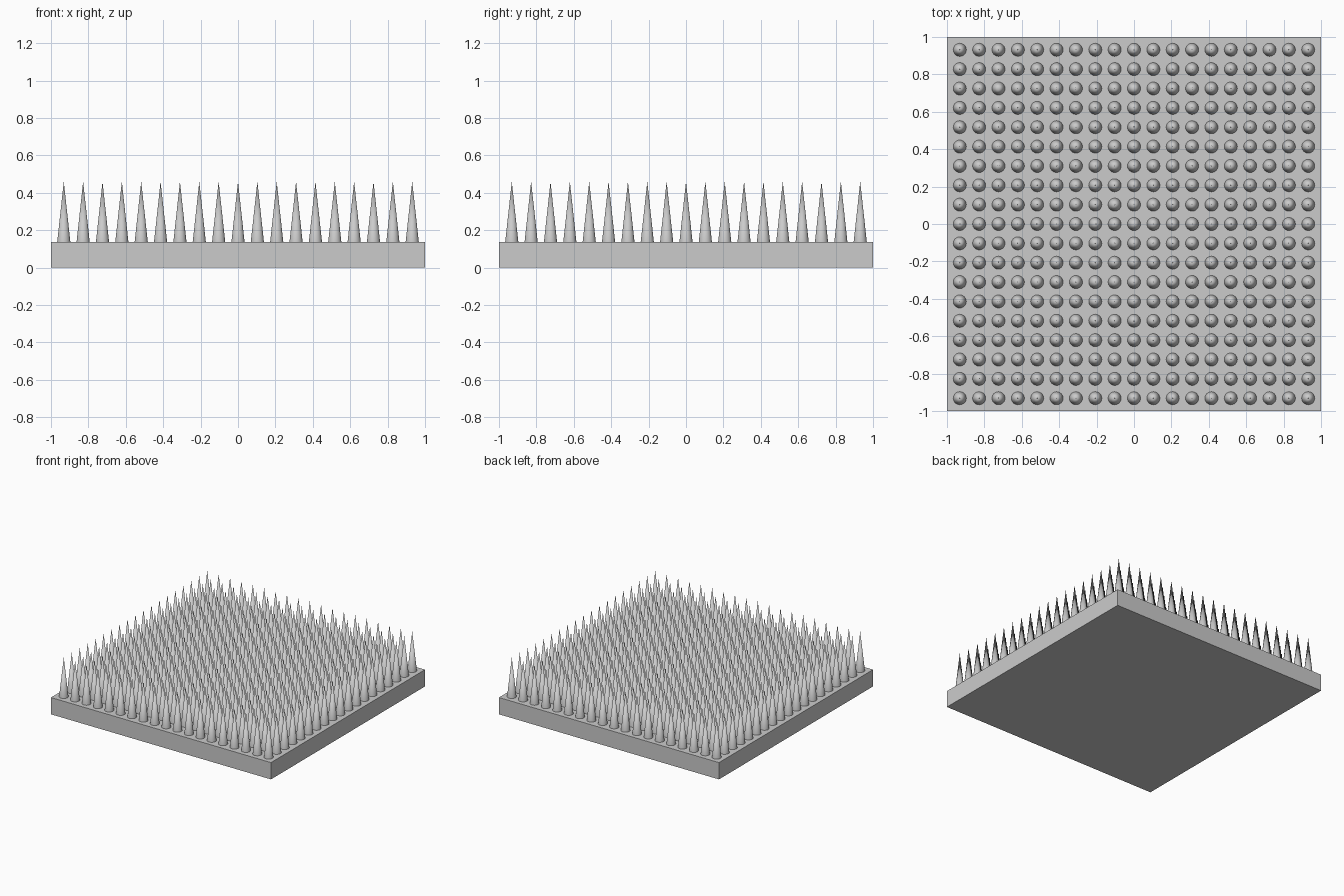
import bpy

cube = bpy.data.objects.get("Cube")
if cube:
    bpy.data.objects.remove(cube, do_unlink=True)

BASE_HEIGHT = 0.138
SPIKE_HEIGHT = 0.322
SPIKE_RADIUS = 0.035
COUNT = 19
SPACING = 0.1035

# Single plain grey
grey = bpy.data.materials.new("plain grey")
grey.use_nodes = True
grey.diffuse_color = (0.6, 0.6, 0.6, 1)
bsdf = next(n for n in grey.node_tree.nodes if n.type == "BSDF_PRINCIPLED")
bsdf.inputs["Base Color"].default_value = (0.6, 0.6, 0.6, 1)

# Square slab
bpy.ops.mesh.primitive_cube_add(size=1, location=(0, 0, BASE_HEIGHT / 2))
base = bpy.context.object
base.name = "base_plate"
base.scale = (2, 2, BASE_HEIGHT)
bpy.ops.object.transform_apply(location=False, rotation=False, scale=True)
base.data.materials.append(grey)

# One spike in the corner, repeated along x and y
start = -SPACING * (COUNT - 1) / 2
bpy.ops.mesh.primitive_cone_add(
    vertices=24, radius1=SPIKE_RADIUS, radius2=0, depth=SPIKE_HEIGHT,
    end_fill_type="NOTHING",
    location=(start, start, BASE_HEIGHT + SPIKE_HEIGHT / 2))
spikes = bpy.context.object
spikes.name = "spikes"
spikes.data.materials.append(grey)
bpy.ops.object.shade_smooth_by_angle()

for name, step in (("columns", (SPACING, 0, 0)), ("rows", (0, SPACING, 0))):
    array = spikes.modifiers.new(name, "ARRAY")
    array.count = COUNT
    array.use_relative_offset = False
    array.use_constant_offset = True
    array.constant_offset_displace = step
